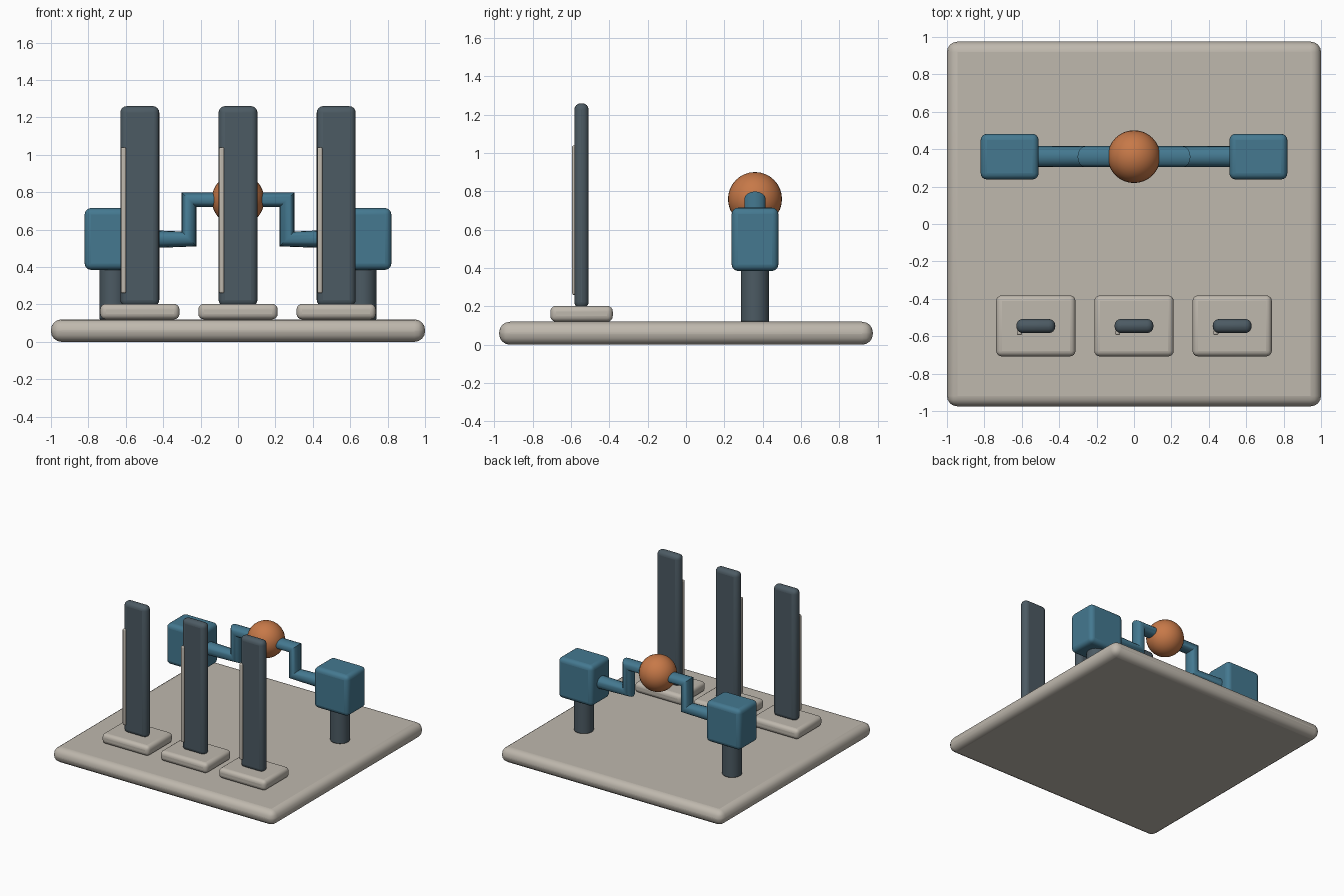
import bpy
import math

if "Cube" in bpy.data.objects:
    bpy.data.objects.remove(bpy.data.objects["Cube"])


def material(name, rgb):
    m = bpy.data.materials.new(name)
    m.diffuse_color = (*rgb, 1.0)
    m.use_nodes = True
    m.node_tree.nodes["Principled BSDF"].inputs["Base Color"].default_value = m.diffuse_color
    return m


STONE = material("warm_grey", (0.52, 0.48, 0.42))
SLATE = material("dark_slate", (0.072, 0.103, 0.125))
BLUE = material("steel_blue", (0.058, 0.19, 0.28))
ORANGE = material("copper_orange", (0.57, 0.19, 0.065))


def finish(obj, name, mat, bevel=0.0, segments=4):
    """Name, colour, round and smooth a part."""
    obj.name = name
    obj.data.materials.append(mat)
    if bevel:
        mod = obj.modifiers.new("rounding", 'BEVEL')
        mod.width = bevel
        mod.segments = segments
        mod.limit_method = 'ANGLE'
    bpy.ops.object.shade_smooth_by_angle(angle=math.radians(40))
    return obj


def box(name, x, y, z, mat, bevel):
    """Rounded box from (min, max) ranges on each axis."""
    center = [(a + b) / 2 for a, b in (x, y, z)]
    bpy.ops.mesh.primitive_cube_add(size=1, location=center)
    obj = bpy.context.object
    size = [b - a for a, b in (x, y, z)]
    for v in obj.data.vertices:
        v.co = [c * s for c, s in zip(v.co, size)]
    return finish(obj, name, mat, bevel)


# Base plate
box("base_plate", (-1, 1), (-0.975, 0.975), (0, 0.12), STONE, 0.056)

# Row of three upright panels, each on a foot with a thin front strip
for label, cx in (("left", -0.525), ("middle", 0.0), ("right", 0.525)):
    box(f"panel_foot_{label}", (cx - 0.212, cx + 0.212), (-0.708, -0.382),
        (0.12, 0.203), STONE, 0.03)
    box(f"panel_{label}", (cx - 0.104, cx + 0.104), (-0.583, -0.508),
        (0.19, 1.26), SLATE, 0.034)
    box(f"panel_strip_{label}", (cx - 0.101, cx - 0.074), (-0.594, -0.566),
        (0.26, 1.04), STONE, 0.009)

# Bearing blocks on round posts
AXLE_Y = 0.36
for label, side in (("left", -1), ("right", 1)):
    bpy.ops.mesh.primitive_cylinder_add(vertices=32, radius=0.074, depth=0.32,
                                        location=(side * 0.667, AXLE_Y, 0.275))
    finish(bpy.context.object, f"post_{label}", SLATE, 0.012, 2)
    xs = sorted((side * 0.51, side * 0.82))
    box(f"bearing_block_{label}", xs, (AXLE_Y - 0.122, AXLE_Y + 0.122),
        (0.385, 0.715), BLUE, 0.034)

# Crank bar: a round tube swept along a stepped path
half = [(0.66, 0.55), (0.262, 0.55), (0.262, 0.76)]
path = [(-x, z) for x, z in half] + [(x, z) for x, z in reversed(half)]
curve = bpy.data.curves.new("crank_bar", 'CURVE')
curve.dimensions = '3D'
curve.bevel_depth = 0.056
curve.bevel_resolution = 6
curve.use_fill_caps = True
spline = curve.splines.new('POLY')
spline.points.add(len(path) - 1)
for point, (x, z) in zip(spline.points, path):
    point.co = (x, AXLE_Y, z, 1)
crank = bpy.data.objects.new("crank_bar", curve)
bpy.context.collection.objects.link(crank)
bpy.ops.object.select_all(action='DESELECT')
crank.select_set(True)
bpy.context.view_layer.objects.active = crank
bpy.ops.object.convert(target='MESH')
finish(bpy.context.object, "crank_bar", BLUE)

# Ball handle at the middle of the crank
bpy.ops.mesh.primitive_uv_sphere_add(segments=32, ring_count=16, radius=0.141,
                                     location=(0, AXLE_Y, 0.76))
finish(bpy.context.object, "ball_handle", ORANGE)
